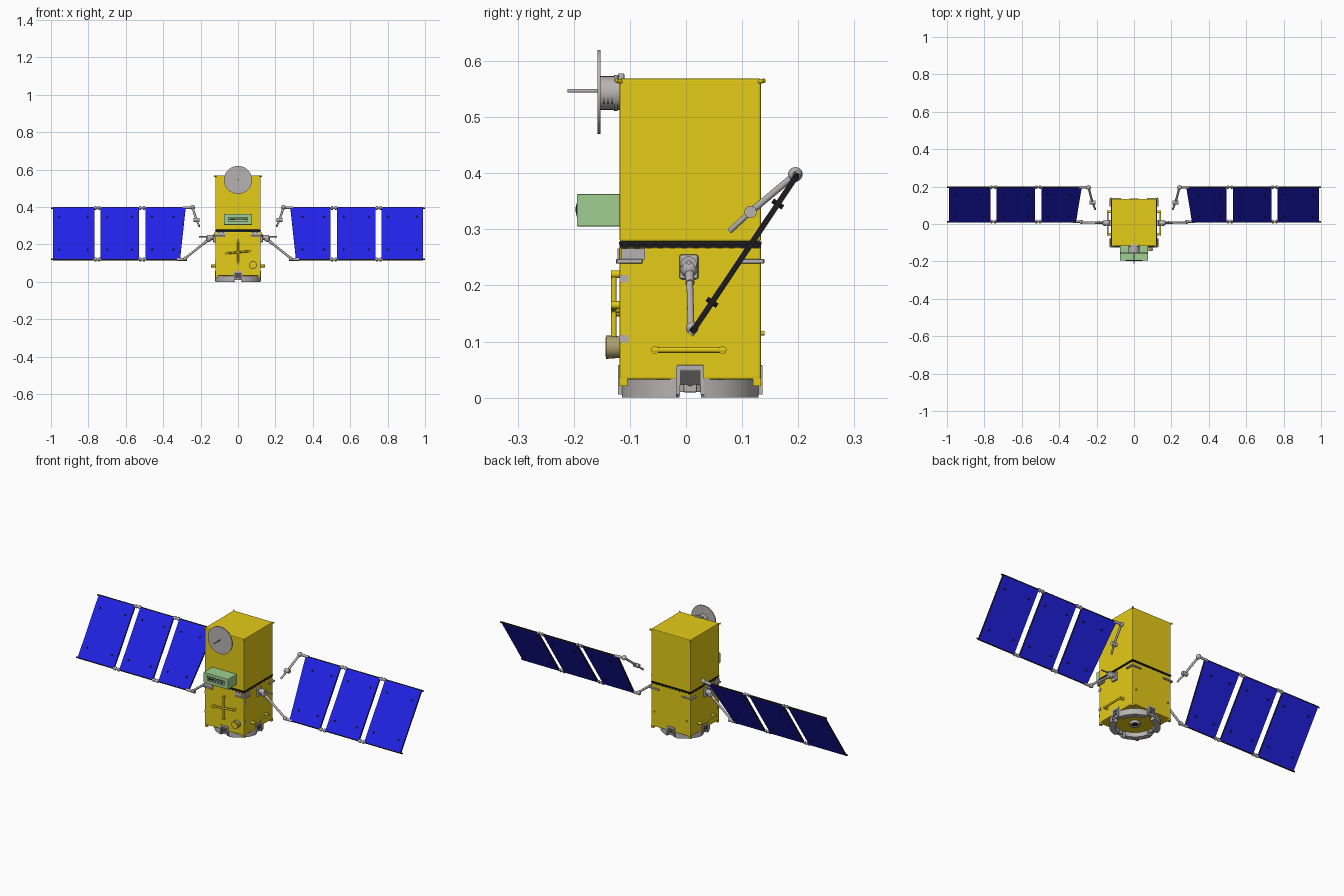
import bpy, bmesh, math
from mathutils import Vector, Matrix

cube = bpy.data.objects.get("Cube")
if cube:
    bpy.data.objects.remove(cube, do_unlink=True)


def material(name, r, g, b):
    m = bpy.data.materials.new(name)
    m.use_nodes = True
    m.diffuse_color = (r, g, b, 1)
    m.node_tree.nodes["Principled BSDF"].inputs["Base Color"].default_value = (r, g, b, 1)
    return m


GOLD = material("gold foil", 0.78, 0.6, 0.008)
GREY = material("grey metal", 0.48, 0.45, 0.45)
BLUE = material("solar blue", 0.016, 0.016, 0.83)
BLACK = material("black trim", 0.012, 0.012, 0.014)
GREEN = material("pale green", 0.35, 0.63, 0.28)
DARK = material("dark metal", 0.09, 0.085, 0.08)
TAN = material("dull brass", 0.42, 0.36, 0.16)


def finish(name, bm, *mats, smooth=False):
    bmesh.ops.recalc_face_normals(bm, faces=bm.faces)
    mesh = bpy.data.meshes.new(name)
    bm.to_mesh(mesh)
    bm.free()
    for m in mats:
        mesh.materials.append(m)
    ob = bpy.data.objects.new(name, mesh)
    bpy.context.collection.objects.link(ob)
    if smooth:
        bpy.ops.object.select_all(action="DESELECT")
        ob.select_set(True)
        bpy.context.view_layer.objects.active = ob
        bpy.ops.object.shade_smooth_by_angle(angle=math.radians(35))
    return ob


def box(name, centre, size, mat, bevel=0):
    bm = bmesh.new()
    bmesh.ops.create_cube(bm, size=1, matrix=Matrix.Translation(centre) @ Matrix.Diagonal((*size, 1)))
    ob = finish(name, bm, mat)
    if bevel:
        mod = ob.modifiers.new("Bevel", "BEVEL")
        mod.width, mod.segments = bevel, 2
    return ob


def rod(name, a, b, r, mat, r2=None, sides=14):
    """Cylinder or cone running from point a to point b."""
    a, b = Vector(a), Vector(b)
    turn = (b - a).to_track_quat("Z", "Y").to_matrix().to_4x4()
    bm = bmesh.new()
    bmesh.ops.create_cone(bm, cap_ends=True, segments=sides, radius1=r, radius2=r if r2 is None else r2,
                          depth=(b - a).length, matrix=Matrix.Translation((a + b) / 2) @ turn)
    return finish(name, bm, mat, smooth=True)


def ball(name, centre, r, mat):
    bm = bmesh.new()
    bmesh.ops.create_uvsphere(bm, u_segments=12, v_segments=8, radius=r, matrix=Matrix.Translation(centre))
    return finish(name, bm, mat, smooth=True)


def arc(name, r_in, r_out, z0, z1, start, end, mat, steps=14):
    """Segment of a ring around the base axis."""
    bm = bmesh.new()
    rows = []
    for i in range(steps + 1):
        t = start + (end - start) * i / steps
        rows.append([bm.verts.new((r * math.cos(t), CY + r * math.sin(t), z))
                     for r, z in ((r_in, z0), (r_out, z0), (r_out, z1), (r_in, z1))])
    for p, q in zip(rows, rows[1:]):
        for k in range(4):
            n = (k + 1) % 4
            bm.faces.new((p[k], p[n], q[n], q[k]))
    bm.faces.new(rows[0])
    bm.faces.new(rows[-1])
    return finish(name, bm, mat, smooth=True)


CY = 0.0075            # body axis
HX, HY = 0.121, 0.126  # body half sizes
FRONT, BACK = CY - HY, CY + HY

# Body: two foil wrapped boxes with a dark seam of short studs
box("lower_body", (0, CY, 0.15), (2 * HX, 2 * HY, 0.236), GOLD, 0.004)
box("upper_body", (0, CY, 0.4235), (2 * HX, 2 * HY, 0.291), GOLD, 0.004)
box("seam_core", (0, CY, 0.273), (2 * HX - 0.012, 2 * HY - 0.012, 0.014), BLACK)
box("seam_plate", (0, CY, 0.2755), (2 * HX + 0.002, 2 * HY + 0.002, 0.005), BLACK)
for i in range(12):
    f = -0.92 + i * 1.84 / 11
    for s in (1, -1):
        box("seam_stud_side", (s * (HX - 0.003), CY + f * HY, 0.27), (0.006, 0.009, 0.009), BLACK)
        box("seam_stud_end", (f * HX, CY + s * (HY - 0.003), 0.27), (0.009, 0.006, 0.009), BLACK)

# Corner fittings
for sx in (1, -1):
    for sy in (1, -1):
        x, y = sx * HX, CY + sy * HY
        box("foot_fitting", (x - sx * 0.007, y - sy * 0.007, 0.028), (0.014, 0.014, 0.014), GOLD)
        box("clamp_side", (x + sx * 0.003, y - sy * 0.018, 0.243), (0.012, 0.046, 0.008), GREY, 0.002)
        box("clamp_end", (x - sx * 0.025, y + sy * 0.002, 0.243), (0.054, 0.009, 0.008), GREY, 0.002)
        rod("top_fitting", (x - sx * 0.004, y - sy * 0.004, 0.563), (x + sx * 0.004, y + sy * 0.006, 0.565), 0.004, GOLD)
    rod("back_fitting", (sx * 0.1, BACK - 0.002, 0.115), (sx * 0.1, BACK + 0.006, 0.115), 0.004, GOLD)
    # Light plates along the front edge
    box("clamp_plate_front", (sx * 0.09, FRONT, 0.256), (0.04, 0.008, 0.02), GREY)
    box("clamp_plate_side", (sx * HX, FRONT + 0.024, 0.256), (0.007, 0.042, 0.02), GREY)
    for z in (0.212, 0.105):
        box("edge_plate", (sx * HX, FRONT + 0.008, z), (0.005, 0.016, 0.014), GREY)

# Base ring in four segments, thruster and notch units
for k in range(4):
    a = k * math.pi / 2
    arc("base_ring_segment", 0.095, 0.124, 0.0, 0.034, a + 0.2, a + math.pi / 2 - 0.2, GREY)
    d, t = Vector((math.cos(a), math.sin(a), 0)), Vector((-math.sin(a), math.cos(a), 0))
    reach = HX if k % 2 == 0 else HY

    def place(out, side, z):
        return Vector((0, CY, z)) + d * (reach + out) + t * side

    def sized(depth, width, height):
        return (depth, width, height) if k % 2 == 0 else (width, depth, height)

    box("notch_top", place(-0.003, 0, 0.053), sized(0.012, 0.05, 0.01), GREY, 0.002)
    for s in (1, -1):
        box("notch_post", place(-0.003, s * 0.0215, 0.031), sized(0.012, 0.007, 0.05), GREY)
    box("notch_back", place(-0.005, 0, 0.037), sized(0.012, 0.038, 0.028), DARK)
    box("notch_unit", place(-0.012, 0, 0.026), sized(0.022, 0.024, 0.034), GREY, 0.003)
    rod("notch_knob", place(-0.004, 0, 0.028), place(0.002, 0, 0.028), 0.008, DARK)
rod("base_disc", (0, CY, 0.024), (0, CY, 0.034), 0.1, GOLD, sides=40)
arc("thruster_ring", 0.016, 0.026, 0.01, 0.026, 0, 2 * math.pi, GREY, 28)
rod("thruster_core", (0, CY, 0.014), (0, CY, 0.026), 0.0165, BLACK)

# Grab rails on the sides
for s in (1, -1):
    rod("side_rail", (s * 0.14, -0.06, 0.085), (s * 0.14, 0.07, 0.085), 0.005, GOLD)
    for y in (-0.055, 0.065):
        rod("side_rail_post", (s * 0.118, y, 0.085), (s * 0.144, y, 0.085), 0.007, GOLD)

# Cross shaped rail and docking bell on the front
Y = FRONT - 0.01
rod("front_rail_upright", (0, Y, 0.095), (0, Y, 0.225), 0.005, GOLD)
rod("front_rail_bar", (-0.068, Y, 0.152), (0.068, Y, 0.165), 0.005, GOLD)
for x, z in ((0, 0.1), (0, 0.22), (-0.064, 0.152), (0.064, 0.165), (0, 0.158)):
    rod("front_rail_post", (x, FRONT + 0.002, z), (x, Y - 0.005, z), 0.007, GOLD)
rod("front_bell", (0.08, FRONT + 0.002, 0.09), (0.08, FRONT - 0.024, 0.09), 0.019, TAN, 0.021, 24)
rod("front_bell_lens", (0.08, FRONT - 0.023, 0.09), (0.08, FRONT - 0.025, 0.09), 0.017, GOLD, sides=24)

# Instrument box with a slot
box("instrument_box", (0, -0.156, 0.334), (0.15, 0.077, 0.058), GREEN, 0.002)
box("instrument_slot_rim", (0, -0.194, 0.335), (0.108, 0.003, 0.024), BLACK)
box("instrument_slot_panel", (0, -0.1945, 0.335), (0.1, 0.003, 0.017), GREEN)
box("instrument_slot", (0, -0.195, 0.335), (0.09, 0.003, 0.009), BLACK)
box("instrument_slot_bar", (0.01, -0.1955, 0.335), (0.05, 0.003, 0.003), GREY)

# Dish antenna
rod("dish_hub", (0, FRONT + 0.002, 0.543), (0, -0.153, 0.543), 0.03, GREY, sides=28)
rod("dish_hub_collar", (0, -0.122, 0.543), (0, -0.128, 0.543), 0.032, GREY, sides=28)
for s in (1, -1):
    for y in (-0.132, -0.139, -0.146):
        box("hub_slot", (s * 0.0265, y, 0.529), (0.005, 0.002, 0.012), DARK)
rod("dish", (0, -0.1525, 0.545), (0, -0.158, 0.545), 0.075, GREY, sides=48)
rod("dish_feed", (0, -0.155, 0.547), (0, -0.211, 0.547), 0.0035, GREY)
box("dish_bracket", (0, FRONT + 0.003, 0.568), (0.05, 0.011, 0.02), GREY, 0.002)

# Solar wings: slope frame with local x across, up along the slope, out along its normal
LOW, HIGH = Vector((0, 0.013, 0.12)), Vector((0, 0.197, 0.395))
SPAN = (HIGH - LOW).length
UP = (HIGH - LOW).normalized()
OUT = Vector((1, 0, 0)).cross(UP)


def on_wing(x, up, out=0):
    return Vector((x, 0, 0)) + LOW + UP * up + OUT * out


def panel(s, x_low, x_high, x_outer):
    bm = bmesh.new()
    outline = ((x_low, 0), (x_outer, 0), (x_outer, SPAN), (x_high, SPAN))
    back, front = ([bm.verts.new(on_wing(s * x, u, h)) for x, u in outline] for h in (-0.005, 0.005))
    bm.faces.new(back)
    bm.faces.new(front)
    for k in range(4):
        n = (k + 1) % 4
        bm.faces.new((back[k], back[n], front[n], front[k]))
    bm.normal_update()
    for f in bm.faces:
        f.material_index = 0 if abs(f.normal.dot(OUT)) > 0.9 else 1
    finish("solar_panel", bm, BLUE, BLACK)
    # Through bolts near the corners
    for x in (x_low + 0.035, x_outer - 0.035):
        for u in (0.06, SPAN - 0.06):
            rod("panel_bolt", on_wing(s * x, u, -0.011), on_wing(s * x, u, 0.011), 0.0045, BLACK, sides=10)
    # Thin dark edge strips
    for u in (0, SPAN):
        rod("panel_edge", on_wing(s * (x_high if u else x_low), u), on_wing(s * x_outer, u), 0.0055, BLACK, sides=6)


for s in (1, -1):
    panel(s, 0.31, 0.28, 0.495)
    panel(s, 0.53, 0.53, 0.735)
    panel(s, 0.768, 0.768, 0.99)
    for u in (0, SPAN):
        for x in (0.5125, 0.7515):
            rod("panel_hinge", on_wing(s * (x - 0.02), u), on_wing(s * (x + 0.02), u), 0.006, GREY)
            for side in (-0.01, 0.01):
                rod("hinge_pin", on_wing(s * (x + side), u - 0.009), on_wing(s * (x + side), u + 0.009), 0.006, GREY)
        rod("panel_tip", on_wing(s * 0.985, u), on_wing(s * 1.0, u), 0.004, BLACK)

    # Drive unit and lower arm
    box("drive_mount", (s * 0.126, 0.005, 0.233), (0.014, 0.034, 0.044), GREY, 0.004)
    rod("drive_barrel", (s * 0.125, 0.005, 0.238), (s * 0.165, 0.005, 0.238), 0.014, GREY)
    rod("drive_shaft", (s * 0.16, 0.005, 0.241), (s * 0.208, 0.005, 0.241), 0.004, GREY)
    ball("drive_joint", (s * 0.155, 0.005, 0.23), 0.016, GREY)
    rod("lower_arm", (s * 0.15, 0.006, 0.232), (s * 0.28, 0.009, 0.128), 0.006, GREY)
    rod("lower_arm_sleeve", (s * 0.155, 0.006, 0.228), (s * 0.185, 0.007, 0.204), 0.008, GREY)
    ball("lower_arm_joint", (s * 0.282, 0.011, 0.124), 0.011, GREY)
    rod("lower_arm_hinge", (s * 0.272, 0.013, 0.12), (s * 0.325, 0.013, 0.12), 0.007, GREY)

    # Free upper strut
    rod("upper_hinge", (s * 0.235, 0.197, 0.398), (s * 0.295, 0.197, 0.396), 0.007, GREY)
    ball("upper_joint", (s * 0.243, 0.195, 0.398), 0.013, GREY)
    rod("upper_strut", (s * 0.243, 0.195, 0.398), (s * 0.222, 0.115, 0.331), 0.006, GREY)
    rod("strut_knuckle", (s * 0.207, 0.115, 0.331), (s * 0.237, 0.115, 0.331), 0.011, GREY)
    rod("strut_tip", (s * 0.222, 0.115, 0.331), (s * 0.207, 0.078, 0.297), 0.005, GREY)
